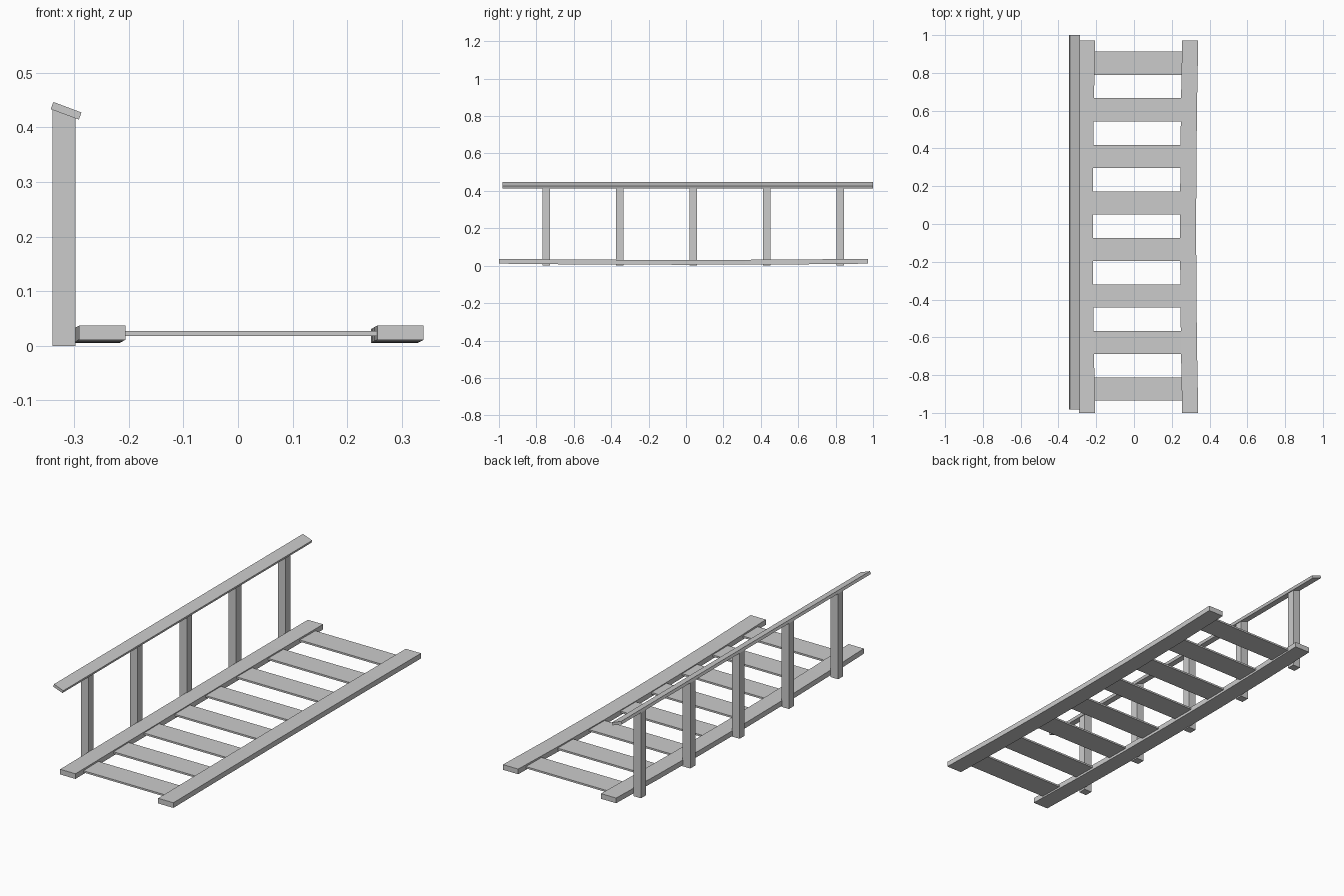
import bpy, bmesh, math
from mathutils import Matrix, Vector

if "Cube" in bpy.data.objects:
    bpy.data.objects.remove(bpy.data.objects["Cube"])


def box(name, lo, hi, cuts=0, shape=None):
    """Box between two corners, optionally cut along y and reshaped per vertex."""
    lo, hi = Vector(lo), Vector(hi)
    bm = bmesh.new()
    bmesh.ops.create_cube(bm, size=1)
    size = hi - lo
    bmesh.ops.transform(bm, verts=bm.verts,
                        matrix=Matrix.Translation((lo + hi) / 2) @ Matrix.Diagonal((*size, 1)))
    for i in range(1, cuts + 1):
        bmesh.ops.bisect_plane(bm, geom=bm.verts[:] + bm.edges[:] + bm.faces[:],
                               plane_co=(0, lo.y + size.y * i / (cuts + 1), 0),
                               plane_no=(0, 1, 0))
    if shape:
        for v in bm.verts:
            shape(v)
    mesh = bpy.data.meshes.new(name)
    bm.to_mesh(mesh)
    bm.free()
    obj = bpy.data.objects.new(name, mesh)
    bpy.context.collection.objects.link(obj)
    return obj


# Two long side beams, slightly bowed and sagging in the middle
Y0, Y1 = -1.0, 0.972


def bow(v):
    t = (v.co.y - (Y0 + Y1) / 2) / ((Y1 - Y0) / 2)
    k = 1 - t * t
    v.co.x -= 0.011 * k
    v.co.z -= 0.006 * k


for side, x0 in (("left", -0.291), ("right", 0.255)):
    box(side + "_beam", (x0, Y0, 0.011), (x0 + 0.085, Y1, 0.037), 5, bow)

# Cross slats between the beams
for i in range(8):
    y = -0.873 + i * 0.2463
    box(f"slat_{i + 1}", (-0.216, y - 0.061, 0.018), (0.254, y + 0.061, 0.027))

# Handrail, tilted outwards
TILT = math.radians(20.5)
rail = box("handrail", (-0.0275, -0.982, -0.007), (0.0275, 1.0, 0.007))
rail.data.transform(Matrix.Translation((-0.3148, 0, 0.4303)) @ Matrix.Rotation(TILT, 4, 'Y'))


# Handrail posts with tops cut to the handrail angle
def slant_top(v):
    if v.co.z > 0.2:
        v.co.z -= (v.co.x + 0.3148) * math.tan(TILT)


for i in range(5):
    y = -0.746 + i * 0.3925
    box(f"post_{i + 1}", (-0.34, y - 0.02, 0), (-0.298, y + 0.02, 0.425), 0, slant_top)
